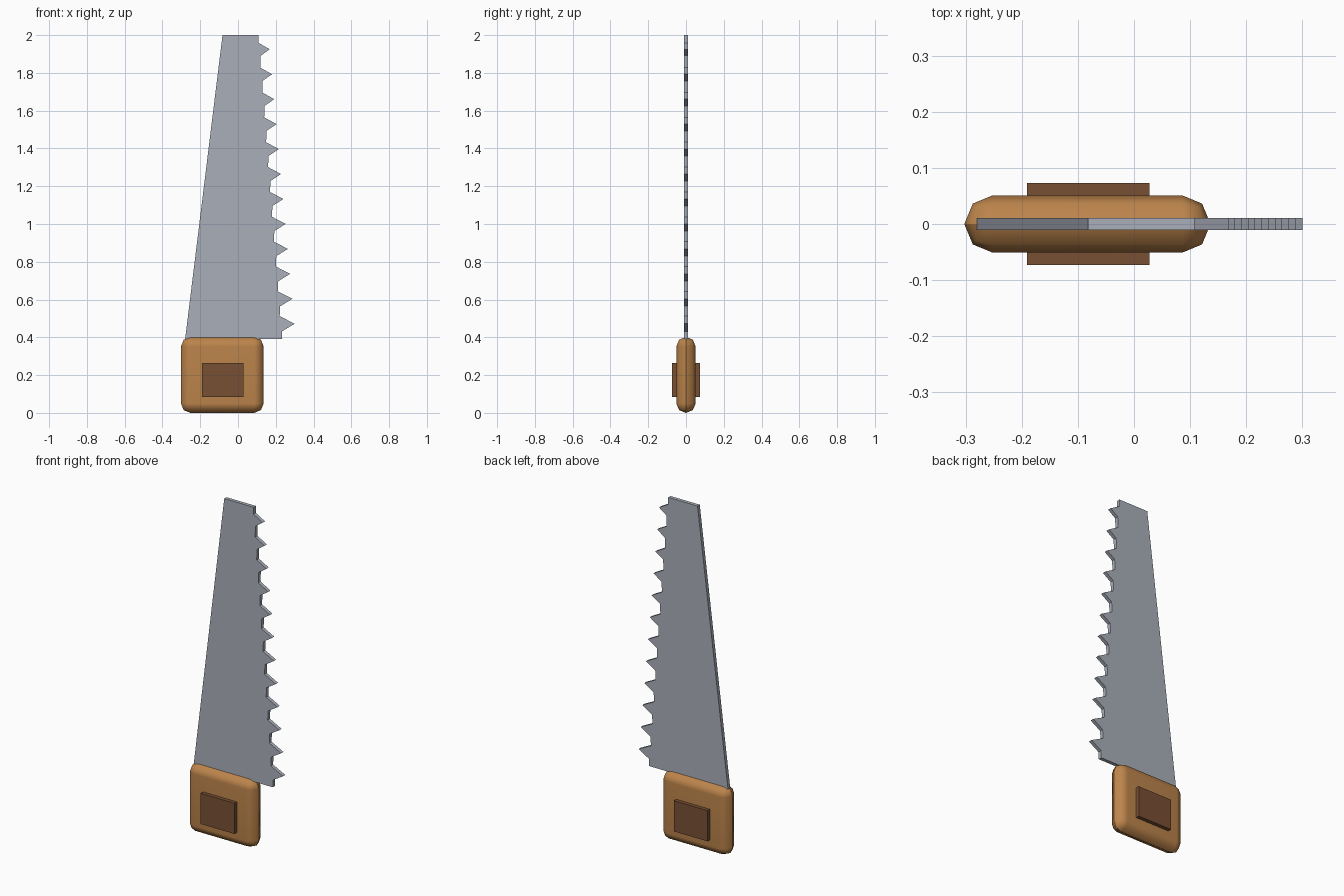
import bpy, bmesh, math
from mathutils import Vector

default = bpy.data.objects.get("Cube")
if default:
    bpy.data.objects.remove(default, do_unlink=True)


def material(name, rgb):
    m = bpy.data.materials.new(name)
    m.use_nodes = True
    m.diffuse_color = (*rgb, 1)
    m.node_tree.nodes["Principled BSDF"].inputs["Base Color"].default_value = (*rgb, 1)
    return m


def finish(name, bm, mat):
    bmesh.ops.recalc_face_normals(bm, faces=bm.faces)
    mesh = bpy.data.meshes.new(name)
    bm.to_mesh(mesh)
    bm.free()
    mesh.materials.append(mat)
    obj = bpy.data.objects.new(name, mesh)
    bpy.context.collection.objects.link(obj)
    return obj


def box(name, low, high, mat):
    bm = bmesh.new()
    bmesh.ops.create_cube(bm, size=1)
    low, high = Vector(low), Vector(high)
    for v in bm.verts:
        v.co = (low + high) / 2 + v.co * (high - low)
    return finish(name, bm, mat)


steel = material("steel grey", (0.40, 0.43, 0.49))
wood = material("light wood", (0.50, 0.23, 0.07))
dark_wood = material("dark wood", (0.19, 0.08, 0.033))

# Blade: tapered outline with twelve teeth down the cutting edge
TOP, BOTTOM, HALF = 2.0, 0.39, 0.0105
TEETH = 12


def edge_x(z):
    return 0.108 + (TOP - z) / (TOP - BOTTOM) * 0.125


outline = [(-0.28, BOTTOM), (-0.082, TOP), (edge_x(TOP), TOP)]
for i in range(TEETH):
    t = i / (TEETH - 1)
    z = 1.925 - 1.453 * t
    half_tooth = 0.034 + 0.006 * t
    outline += [(edge_x(z + half_tooth) - 0.003, z + half_tooth),
                (0.168 + 0.132 * t, z),
                (edge_x(z - half_tooth) + 0.004, z - half_tooth)]
outline.append((edge_x(BOTTOM), BOTTOM))

bm = bmesh.new()
face = bm.faces.new([bm.verts.new((x, -HALF, z)) for x, z in outline])
extruded = bmesh.ops.extrude_face_region(bm, geom=[face])
moved = [g for g in extruded["geom"] if isinstance(g, bmesh.types.BMVert)]
bmesh.ops.translate(bm, verts=moved, vec=(0, 2 * HALF, 0))
finish("blade", bm, steel)

# Handle: rounded wooden block
handle = box("handle", (-0.302, -0.051, 0), (0.136, 0.051, 0.402), wood)
bevel = handle.modifiers.new("rounding", 'BEVEL')
bevel.width = 0.05
bevel.segments = 2
bpy.context.view_layer.objects.active = handle
handle.select_set(True)
bpy.ops.object.shade_smooth_by_angle(angle=math.radians(60))
handle.modifiers.new("flat_sides", 'WEIGHTED_NORMAL')

# Grip plates on both sides of the handle
for name, side in (("front_grip_plate", -1), ("back_grip_plate", 1)):
    y = sorted((side * 0.04, side * 0.073))
    box(name, (-0.191, y[0], 0.085), (0.028, y[1], 0.265), dark_wood)
